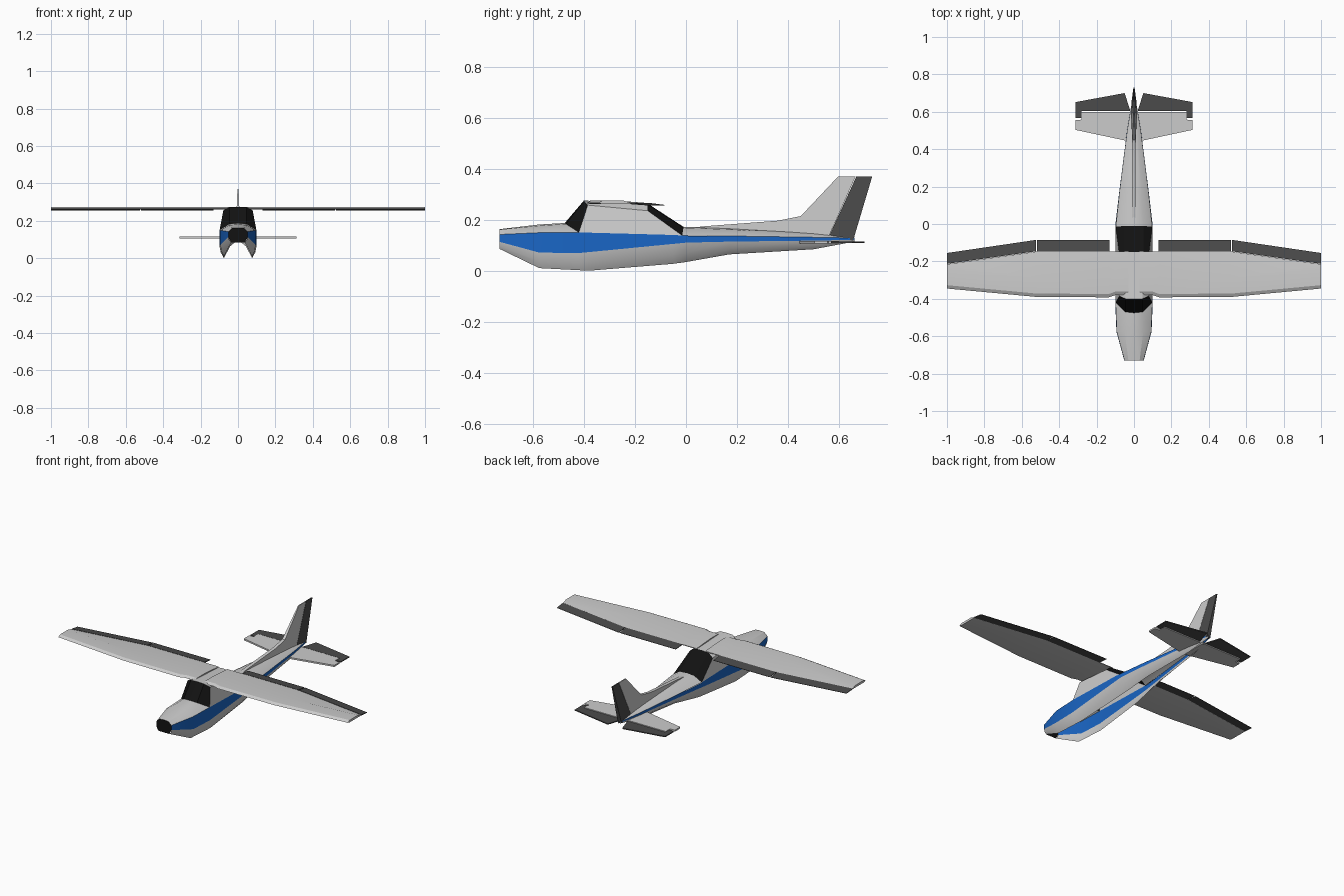
import bpy, bmesh
from mathutils import Vector


def material(name, rgb):
    m = bpy.data.materials.new(name)
    m.diffuse_color = (*rgb, 1)
    return m


BLUE = material("blue_paint", (0.01, 0.13, 0.55))
BLACK = material("black_glass", (0.006, 0.006, 0.006))
DARK = material("dark_grey", (0.07, 0.07, 0.07))


def build(name, verts, faces, mat=None, mirror=True, shell=False):
    """Make a mesh; mirror over x; shells face away from the fuselage axis."""
    bm = bmesh.new()
    for s in ((1, -1) if mirror else (1,)):
        vs = [bm.verts.new((s * x, y, z)) for x, y, z in verts]
        for f in faces:
            bm.faces.new([vs[i] for i in f])
    bmesh.ops.remove_doubles(bm, verts=bm.verts, dist=1e-5)
    bm.normal_update()
    if shell:
        for f in bm.faces:
            c = f.calc_center_median()
            if f.normal.dot(c - Vector((0, c.y * 0.9, 0.12))) < 0:
                f.normal_flip()
    else:
        bmesh.ops.recalc_face_normals(bm, faces=bm.faces)
    me = bpy.data.meshes.new(name)
    bm.to_mesh(me)
    bm.free()
    ob = bpy.data.objects.new(name, me)
    bpy.context.collection.objects.link(ob)
    if mat:
        me.materials.append(mat)
    bpy.ops.object.select_all(action='DESELECT')
    ob.select_set(True)
    bpy.context.view_layer.objects.active = ob
    bpy.ops.object.shade_smooth_by_angle(angle=0.5)
    return ob


def skin(name, rows, mat=None):
    """Open shell lofted through rows of points, mirrored."""
    n = len(rows[0])
    faces = [(r * n + i, r * n + i + 1, (r + 1) * n + i + 1, (r + 1) * n + i)
             for r in range(len(rows) - 1) for i in range(n - 1)]
    build(name, [p for row in rows for p in row], faces, mat, shell=True)


def solid(name, rows, mat=None, mirror=True):
    """Closed loft through ring sections with end caps."""
    n = len(rows[0])
    faces = [(r * n + i, r * n + (i + 1) % n, (r + 1) * n + (i + 1) % n, (r + 1) * n + i)
             for r in range(len(rows) - 1) for i in range(n)]
    faces += [tuple(range(n)), tuple(range((len(rows) - 1) * n, len(rows) * n))]
    build(name, [p for row in rows for p in row], faces, mat, mirror)


# Fuselage sides: y, keel x, keel z, side x, stripe bottom z, stripe top z
hull = [(-0.73, 0.036, 0.085, 0.052, 0.113, 0.142),
        (-0.575, 0.075, 0.010, 0.094, 0.071, 0.149),
        (-0.42, 0.076, 0.002, 0.100, 0.069, 0.150),
        (-0.38, 0.076, 0.000, 0.100, 0.073, 0.149),
        (-0.05, 0.062, 0.027, 0.100, 0.105, 0.140),
        (0.0, 0.057, 0.034, 0.099, 0.110, 0.137),
        (0.17, 0.042, 0.064, 0.079, 0.114, 0.136),
        (0.50, 0.018, 0.084, 0.037, 0.118, 0.131),
        (0.66, 0.003, 0.114, 0.010, 0.121, 0.128)]
skin("lower_fuselage", [[(kx, y, kz),
                         (kx * 0.3 + sx * 0.7, y, kz * 0.55 + z1 * 0.45),
                         (sx, y, z1)] for y, kx, kz, sx, z1, z2 in hull])
skin("side_stripe", [[(sx, y, z1), (sx * 0.985, y, z2)]
                     for y, kx, kz, sx, z1, z2 in hull], BLUE)

# Nose cowl and nose plate
skin("cowl", [[(0.051, -0.73, 0.142), (0.03, -0.73, 0.161), (0, -0.73, 0.163)],
              [(0.0926, -0.575, 0.149), (0.05, -0.575, 0.176), (0, -0.575, 0.181)],
              [(0.0985, -0.42, 0.150), (0.046, -0.47, 0.183), (0, -0.475, 0.187)]])
build("nose_plate", [(0, -0.73, 0.085), (0.036, -0.73, 0.085), (0.052, -0.73, 0.113),
                     (0.051, -0.73, 0.142), (0.03, -0.73, 0.161), (0, -0.73, 0.163)],
      [range(6)], BLACK, shell=True)

# Cabin: windscreen, sides, roof, rear window
skin("windscreen", [[(0, -0.475, 0.187), (0.046, -0.47, 0.183), (0.0985, -0.42, 0.150)],
                    [(0, -0.40, 0.275), (0.045, -0.40, 0.273), (0.078, -0.385, 0.257)]], BLACK)
skin("cabin_side", [[(0.0985, -0.42, 0.150), (0.078, -0.385, 0.257)],
                    [(0.0975, -0.015, 0.138), (0.08, -0.15, 0.235)]])
skin("roof", [[(0, -0.40, 0.275), (0.045, -0.40, 0.273), (0.078, -0.385, 0.257)],
              [(0, -0.15, 0.263), (0.05, -0.15, 0.260), (0.08, -0.15, 0.235)]])
skin("rear_window", [[(0, -0.15, 0.263), (0.05, -0.15, 0.260), (0.08, -0.15, 0.235)],
                     [(0, -0.01, 0.172), (0.05, -0.01, 0.168), (0.0975, -0.015, 0.138)]], BLACK)

# Rear deck
skin("rear_deck", [[(0.0975, -0.015, 0.138), (0.05, -0.01, 0.168), (0, -0.01, 0.172)],
                   [(0.078, 0.17, 0.136), (0.04, 0.17, 0.161), (0, 0.17, 0.166)],
                   [(0.0365, 0.50, 0.131), (0.02, 0.50, 0.143), (0, 0.50, 0.148)],
                   [(0.0099, 0.66, 0.128), (0.005, 0.66, 0.130), (0, 0.66, 0.131)]])

# Wings: x, leading edge y, trailing edge y
solid("wing", [[(x, le, 0.265), (x, le + 0.018, 0.275), (x, le + 0.1, 0.275),
                (x, te, 0.265), (x, te, 0.261), (x, le + 0.018, 0.261)]
               for x, le, te in ((0.03, -0.38, -0.147), (0.10, -0.38, -0.147),
                                 (0.135, -0.392, -0.147),
                                 (0.52, -0.390, -0.147), (1.0, -0.345, -0.215))])

# Flaps and ailerons: x, front y, rear y at each end
for name, ends in (("flap", ((0.13, -0.146, -0.085), (0.518, -0.146, -0.085))),
                   ("aileron", ((0.524, -0.146, -0.085), (1.0, -0.213, -0.155)))):
    solid(name, [[(x, a, 0.266), (x, b, 0.258), (x, b, 0.256), (x, a, 0.260)]
                 for x, a, b in ends], DARK)

# Tailplane and elevators
stabiliser = [(0.005, 0.437), (0.05, 0.447), (0.312, 0.503), (0.312, 0.555),
              (0.28, 0.558), (0.28, 0.60), (0.005, 0.60)]
elevator = [(0.02, 0.605), (0.28, 0.605), (0.28, 0.568), (0.312, 0.568),
            (0.312, 0.652), (0.05, 0.70)]
for name, outline, t, mat in (("stabiliser", stabiliser, 0.005, None),
                              ("elevator", elevator, 0.003, DARK)):
    solid(name, [[(x, y, 0.111 + s * t) for x, y in outline] for s in (-1, 1)], mat)

# Fin and rudder, thicker at the base
fin = [(-0.01, 0.165), (0.07, 0.174), (0.36, 0.196), (0.45, 0.214),
       (0.597, 0.37), (0.665, 0.37), (0.56, 0.135), (0.17, 0.155)]
rudder = [(0.668, 0.37), (0.73, 0.37), (0.66, 0.135), (0.655, 0.118), (0.563, 0.14)]
for name, outline, mat in (("fin", fin, None), ("rudder", rudder, DARK)):
    solid(name, [[(s * (0.003 + 0.04 * (0.37 - z)), y, z) for y, z in outline]
                 for s in (-1, 1)], mat, mirror=False)
